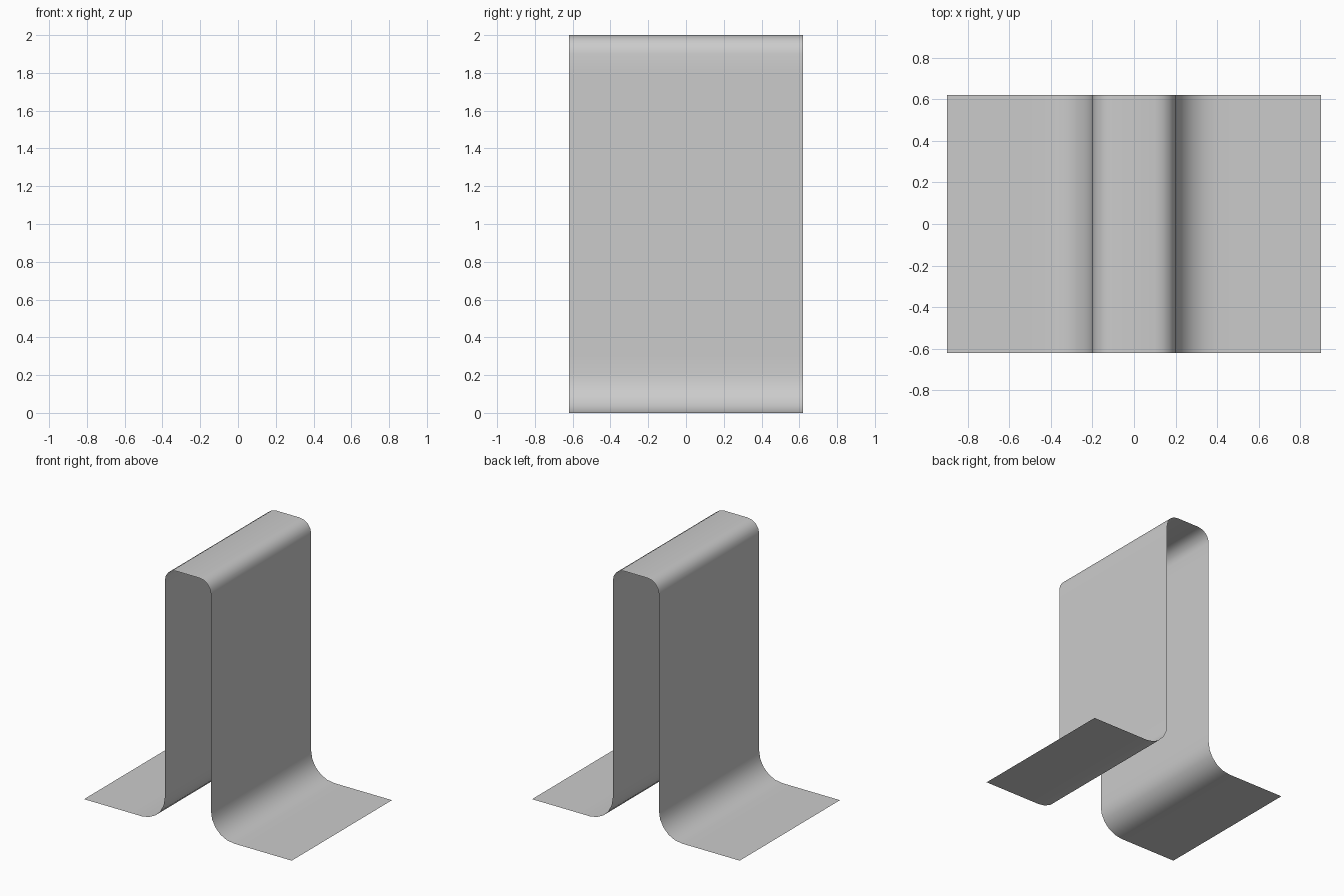
import bpy, bmesh
from math import sin, cos, radians

cube = bpy.data.objects.get("Cube")
if cube:
    bpy.data.objects.remove(cube, do_unlink=True)

HALF_DEPTH = 0.62


def arc(cx, cz, radius, start, end, steps):
    angles = [radians(start + (end - start) * i / steps) for i in range(steps + 1)]
    return [(cx + radius * cos(a), cz + radius * sin(a)) for a in angles]


# Half profile: top centre, rounded shoulder, wall, flared foot, flange
profile = [(0, 2)]
profile += arc(0.1, 1.9, 0.1, 90, 0, 4)
profile += [(0.2, 1.8), (0.2, 0.3)]
profile += arc(0.4, 0.2, 0.2, 180, 270, 5)
profile += [(0.5, 0), (0.9, 0)]

# Sweep the profile from front to back as a thin open sheet
bm = bmesh.new()
front = [bm.verts.new((x, -HALF_DEPTH, z)) for x, z in profile]
back = [bm.verts.new((x, HALF_DEPTH, z)) for x, z in profile]
for i in range(len(profile) - 1):
    bm.faces.new((front[i], front[i + 1], back[i + 1], back[i]))
bm.normal_update()
if bm.faces[:][0].normal.z < 0:
    bmesh.ops.reverse_faces(bm, faces=bm.faces[:])

mesh = bpy.data.meshes.new("bent_sheet")
bm.to_mesh(mesh)
bm.free()
sheet = bpy.data.objects.new("bent_sheet", mesh)
bpy.context.collection.objects.link(sheet)

# Plain grey material
grey = bpy.data.materials.new("light_grey")
grey.use_nodes = True
colour = (0.6, 0.6, 0.6, 1)
grey.diffuse_color = colour
for node in grey.node_tree.nodes:
    if node.type == 'BSDF_PRINCIPLED':
        node.inputs["Base Color"].default_value = colour
mesh.materials.append(grey)

# Smooth bends, then mirror to the other side
bpy.ops.object.select_all(action='DESELECT')
sheet.select_set(True)
bpy.context.view_layer.objects.active = sheet
bpy.ops.object.shade_smooth_by_angle(angle=radians(40))
mirror = sheet.modifiers.new("mirror", 'MIRROR')
mirror.use_axis[0] = True
mirror.use_clip = True
